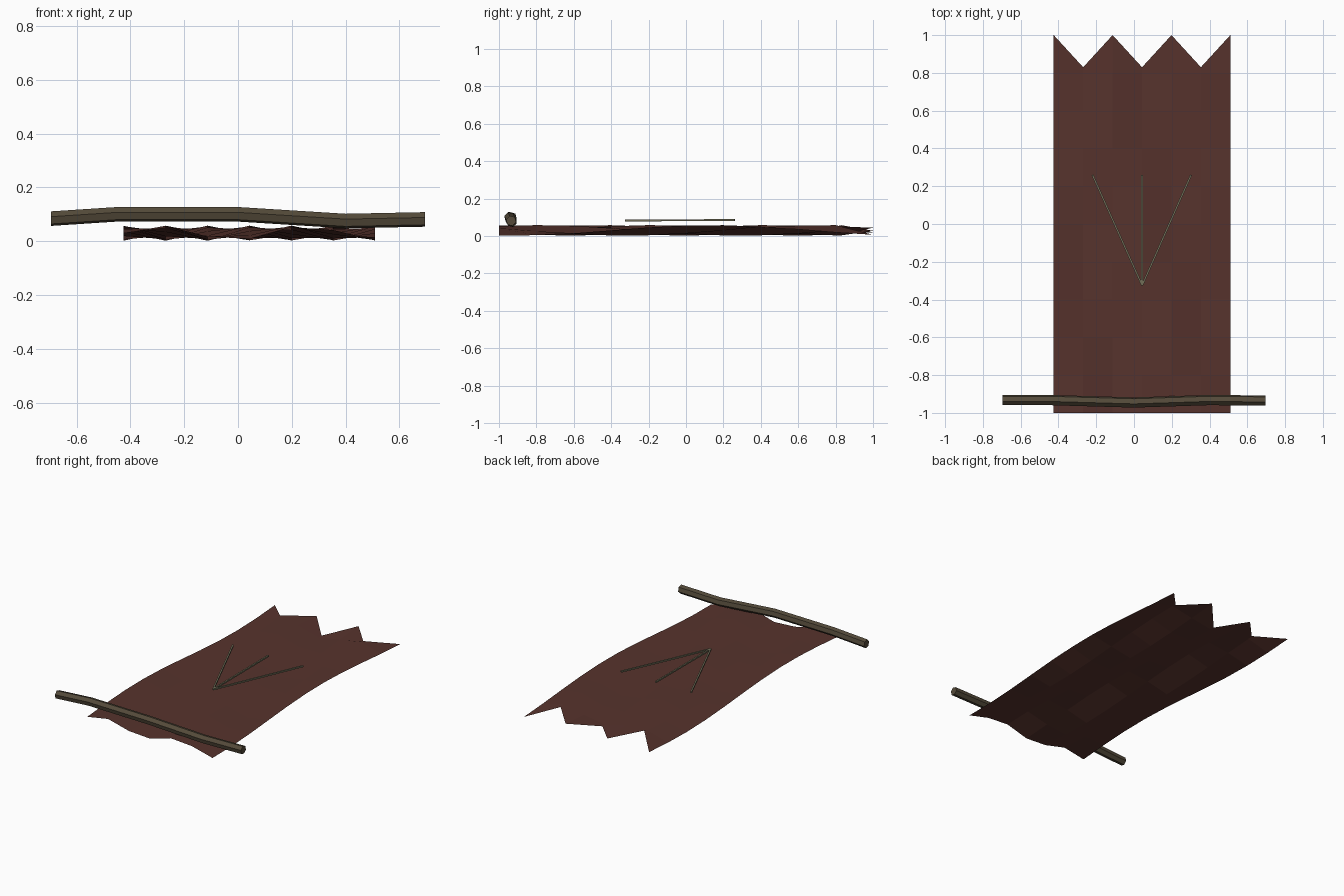
import bpy, bmesh, math
from mathutils import Vector

cube = bpy.data.objects.get("Cube")
if cube:
    bpy.data.objects.remove(cube, do_unlink=True)


def material(name, rgb):
    m = bpy.data.materials.new(name)
    m.use_nodes = True
    m.diffuse_color = (*rgb, 1)
    m.node_tree.nodes["Principled BSDF"].inputs["Base Color"].default_value = (*rgb, 1)
    return m


def finish(name, bm, mat):
    mesh = bpy.data.meshes.new(name)
    bm.to_mesh(mesh)
    bm.free()
    mesh.materials.append(mat)
    obj = bpy.data.objects.new(name, mesh)
    bpy.context.collection.objects.link(obj)
    return obj


def rod(name, path, radius, sides, turn, mat):
    """Sweep a regular polygon along a path, with capped ends."""
    path = [Vector(p) for p in path]
    along = (path[-1] - path[0]).normalized()
    side = along.cross(Vector((0, 0, 1))).normalized()
    up = side.cross(along)
    bm = bmesh.new()
    rings = []
    for p in path:
        angles = [turn + math.tau * k / sides for k in range(sides)]
        rings.append([bm.verts.new(p + radius * (side * math.cos(a) + up * math.sin(a)))
                      for a in angles])
    for a, b in zip(rings, rings[1:]):
        for k in range(sides):
            n = (k + 1) % sides
            bm.faces.new((a[k], a[n], b[n], b[k]))
    bm.faces.new(rings[0])
    bm.faces.new(rings[-1])
    bmesh.ops.recalc_face_normals(bm, faces=bm.faces)
    return finish(name, bm, mat)


cloth_red = material("dull red cloth", (0.095, 0.033, 0.026))
wood_brown = material("weathered wood", (0.089, 0.069, 0.042))
mark_olive = material("pale olive", (0.17, 0.16, 0.1))

# Rippled cloth with a ragged zigzag back edge
COLS, ROWS = 6, 10
LEFT, WIDTH, NOTCH = -0.425, 0.935, 0.17
bm = bmesh.new()
grid = []
for j in range(ROWS + 1):
    row = []
    for i in range(COLS + 1):
        y = -1 + 2 * j / ROWS
        if j == ROWS and i % 2:
            y -= NOTCH
        z = 0.03 + 0.028 * math.sin(1.8 * i + 0.59 * j)
        row.append(bm.verts.new((LEFT + WIDTH * i / COLS, y, z)))
    grid.append(row)
for low, high in zip(grid, grid[1:]):
    for i in range(COLS):
        bm.faces.new((low[i], low[i + 1], high[i + 1], high[i]))
finish("banner_cloth", bm, cloth_red)

# Crooked crossbar
rod("crossbar", [(-0.695, -0.932, 0.084), (-0.45, -0.932, 0.1), (0, -0.945, 0.1),
                 (0.4, -0.932, 0.075), (0.695, -0.935, 0.081)],
    0.028, 6, math.radians(15), wood_brown)

# Three-pronged mark above the cloth
for label, x in (("right", -0.22), ("middle", 0.043), ("left", 0.302)):
    rod(label + "_mark", [(0.043, -0.325, 0.083), (x, 0.26, 0.085)],
        0.007, 4, math.pi / 4, mark_olive)
